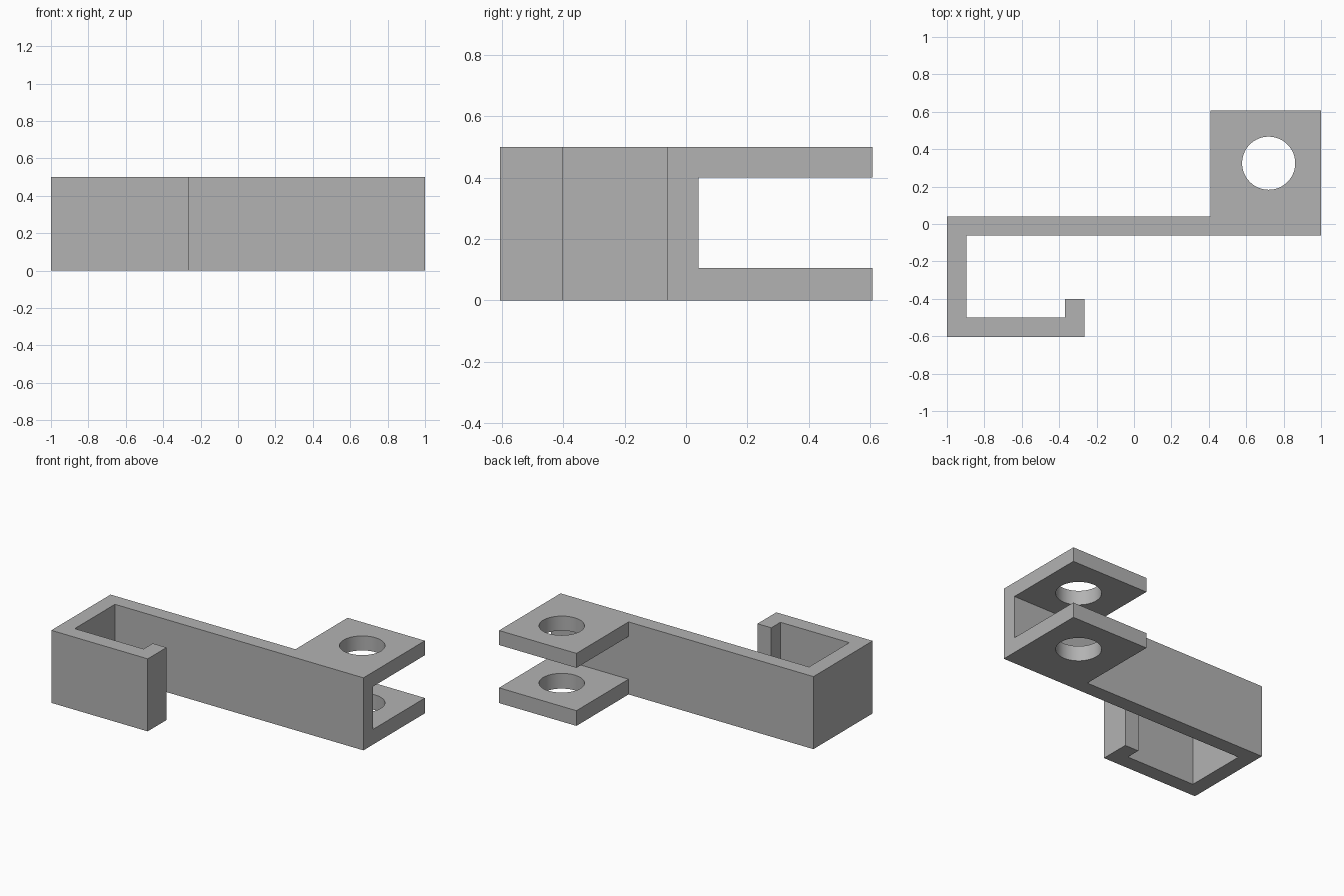
import bpy
import bmesh
from mathutils import Matrix

cube = bpy.data.objects.get("Cube")
if cube:
    bpy.data.objects.remove(cube, do_unlink=True)

HEIGHT = 0.5
WALL_BACK = 0.04
EAR_X = 0.41

# Single plain grey
grey = bpy.data.materials.new("plain_grey")
grey.use_nodes = True
colour = (0.45, 0.45, 0.45, 1)
grey.diffuse_color = colour
grey.node_tree.nodes["Principled BSDF"].inputs["Base Color"].default_value = colour


def add_object(name, bm):
    bmesh.ops.recalc_face_normals(bm, faces=bm.faces)
    mesh = bpy.data.meshes.new(name)
    bm.to_mesh(mesh)
    bm.free()
    mesh.materials.append(grey)
    obj = bpy.data.objects.new(name, mesh)
    bpy.context.collection.objects.link(obj)
    return obj


def prism(name, outline, z0, z1):
    bm = bmesh.new()
    face = bm.faces.new([bm.verts.new((x, y, z0)) for x, y in outline])
    top = bmesh.ops.extrude_face_region(bm, geom=[face])["geom"]
    for v in top:
        if isinstance(v, bmesh.types.BMVert):
            v.co.z = z1
    return add_object(name, bm)


def cut(target, cutter):
    cutter.hide_render = True
    mod = target.modifiers.new("cut", "BOOLEAN")
    mod.operation = "DIFFERENCE"
    mod.solver = "EXACT"
    mod.object = cutter
    bpy.context.view_layer.objects.active = target
    bpy.ops.object.modifier_apply(modifier=mod.name)
    bpy.data.objects.remove(cutter, do_unlink=True)


# Hooked wall with a mounting block at its end
body = prism("hook_bracket", [
    (-1, -0.605), (-0.265, -0.605), (-0.265, -0.4), (-0.37, -0.4),
    (-0.37, -0.5), (-0.895, -0.5), (-0.895, -0.062), (1, -0.062),
    (1, 0.608), (EAR_X, 0.608), (EAR_X, WALL_BACK), (-1, WALL_BACK),
], 0, HEIGHT)

# Slot that splits the block into two ears
cut(body, prism("slot_cutter", [
    (EAR_X - 0.1, WALL_BACK), (1.1, WALL_BACK), (1.1, 0.8), (EAR_X - 0.1, 0.8),
], 0.105, 0.4))

# Round hole through both ears
bm = bmesh.new()
bmesh.ops.create_cone(bm, cap_ends=True, segments=64, radius1=0.142, radius2=0.142,
                      depth=1, matrix=Matrix.Translation((0.72, 0.325, 0.25)))
cut(body, add_object("hole_cutter", bm))

# Smooth the hole walls, keep the corners sharp
bpy.ops.object.select_all(action="DESELECT")
body.select_set(True)
bpy.context.view_layer.objects.active = body
bpy.ops.object.shade_smooth_by_angle()
